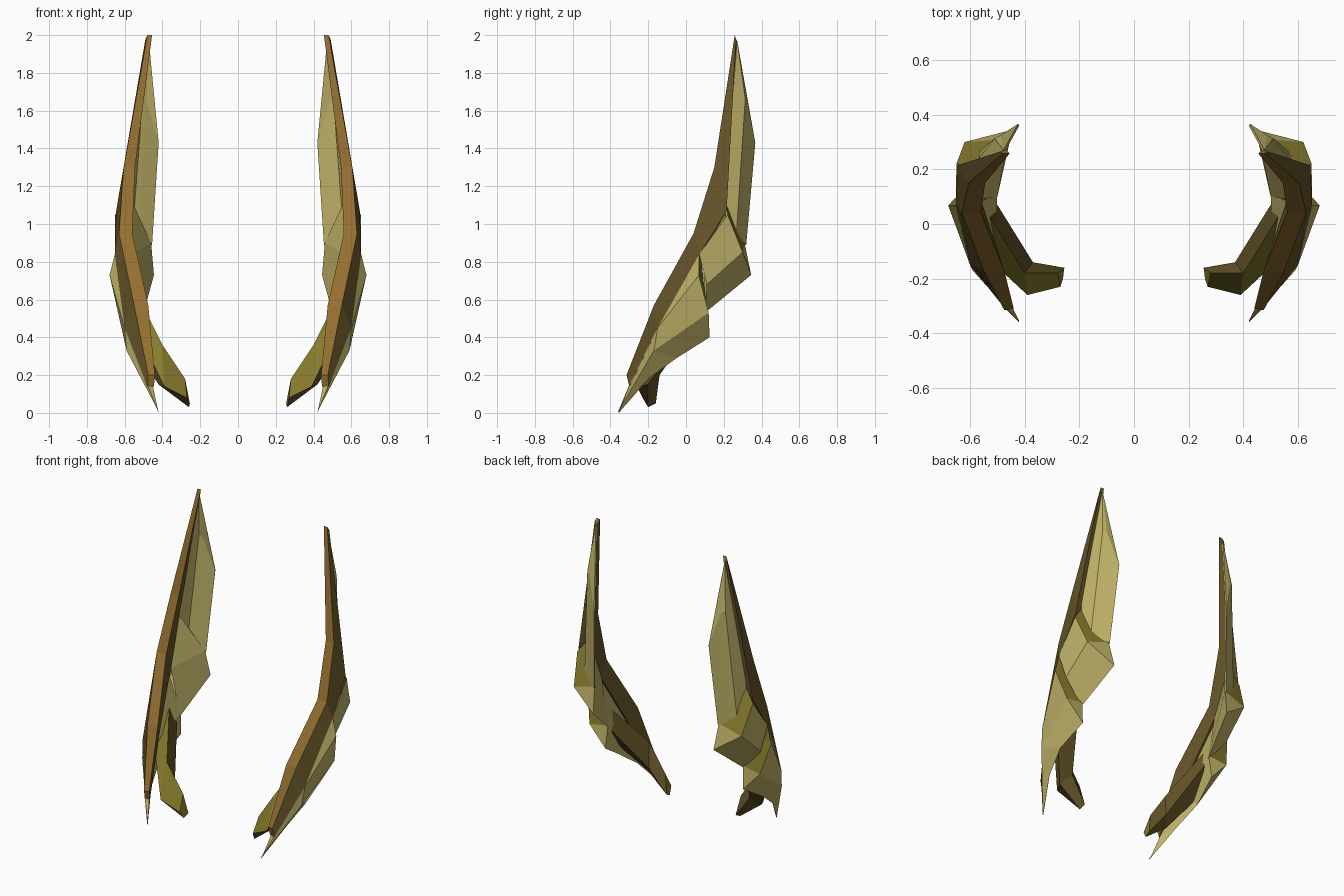
import bpy

if "Cube" in bpy.data.objects:
    bpy.data.objects.remove(bpy.data.objects["Cube"])


def material(name, colour):
    m = bpy.data.materials.new(name)
    m.diffuse_color = (*colour, 1)
    m.use_nodes = True
    m.node_tree.nodes["Principled BSDF"].inputs["Base Color"].default_value = m.diffuse_color
    return m


KHAKI = material("khaki", (0.53, 0.45, 0.14))
OLIVE = material("olive", (0.25, 0.205, 0.026))
BROWN = material("warm brown", (0.30, 0.16, 0.03))
DARK = material("dark brown", (0.13, 0.09, 0.022))


def build(name, verts, faces, mats, indices):
    """Make a flat-faced part for the right wing and mirror it to the left."""
    me = bpy.data.meshes.new(name)
    me.from_pydata(verts, [], faces)
    for m in mats:
        me.materials.append(m)
    for poly, i in zip(me.polygons, indices):
        poly.material_index = i
    ob = bpy.data.objects.new(name, me)
    bpy.context.collection.objects.link(ob)
    mod = ob.modifiers.new("mirror", 'MIRROR')
    mod.use_mirror_merge = False
    return ob


def panel(name, points, faces, olive=()):
    """Make a panel from named points and face strings; listed faces are olive."""
    keys = list(points)
    polys = [[keys.index(k) for k in f.split()] for f in faces]
    return build(name, list(points.values()), polys, [KHAKI, OLIVE],
                 [1 if i in olive else 0 for i in range(len(faces))])


def loft(name, sections, mats, side_mats):
    """Skin four-sided sections; each of the four sides has its own colour."""
    verts = [p for s in sections for p in s]
    faces, idx = [], []
    for s in range(len(sections) - 1):
        for k in range(4):
            a, b = s * 4 + k, s * 4 + (k + 1) % 4
            faces.append((a, b, b + 4, a + 4))
            idx.append(side_mats[k])
    n = len(verts)
    faces += [(3, 2, 1, 0), (n - 4, n - 3, n - 2, n - 1)]
    return build(name, verts, faces, mats, idx + [side_mats[0]] * 2)


# Leading spar: front inner, front outer, back outer, back inner
loft("leading_spar", [
    [(.455, .258, 2.0), (.48, .258, 2.0), (.49, .265, 1.98), (.47, .272, 1.96)],
    [(.545, .15, 1.3), (.605, .15, 1.3), (.645, .215, 1.07), (.575, .205, 1.16)],
    [(.56, .04, .95), (.63, .04, .95), (.652, .072, .84), (.56, .09, .84)],
    [(.475, -.17, .57), (.55, -.17, .57), (.60, -.15, .45), (.50, -.13, .45)],
    [(.44, -.31, .2), (.475, -.315, .2), (.48, -.30, .14), (.445, -.295, .14)],
], [BROWN, DARK], [0, 1, 1, 1])

# Inner arm: top, front, bottom, back
loft("inner_arm", [
    [(.53, .03, .62), (.53, -.13, .43), (.56, -.05, .36), (.50, .07, .50)],
    [(.40, -.18, .36), (.39, -.26, .14), (.42, -.20, .15), (.37, -.14, .20)],
    [(.28, -.18, .18), (.27, -.23, .08), (.26, -.20, .03), (.255, -.16, .05)],
], [OLIVE, DARK], [0, 1, 1, 1])

# Upper panel: two long strips with a narrow step between them
upper = panel("upper_panel", {
    "top": (.472, .265, 1.97), "front": (.585, .205, 1.16), "low": (.57, .21, .95),
    "r1": (.505, .308, 1.66), "r2": (.56, .26, .93),
    "s1": (.485, .318, 1.65), "s2": (.525, .28, .92),
    "edge": (.42, .36, 1.43), "end": (.455, .312, .89)},
    ["top r1 r2 low front", "r1 s1 s2 r2", "top s1 r1", "top edge s1",
     "s1 edge end s2"])
mod = upper.modifiers.new("thickness", 'SOLIDIFY')
mod.thickness = 0.008

# Middle panel: overlapping wedge with an olive upper step
panel("middle_panel", {
    "a": (.65, .22, 1.05), "p": (.62, .30, .85), "g": (.63, .11, .68),
    "h": (.652, .07, .84), "tip": (.445, .345, .73), "n": (.50, .10, .53),
    "pin": (.46, .31, .9), "ain": (.575, .20, 1.15), "hin": (.56, .09, .84)},
    ["h a p g", "g p tip n", "a ain pin p", "p pin tip", "ain hin pin",
     "pin hin n tip"], olive=(2,))

# Lower panel: ridged wedge that runs down to the pointed tip
panel("lower_panel", {
    "h": (.652, .07, .84), "a": (.68, .068, .73), "p": (.63, .12, .53),
    "q": (.51, .125, .40), "r": (.59, -.17, .33), "s": (.60, -.15, .45),
    "l1": (.54, -.05, .29), "l2": (.50, -.20, .18), "tip": (.42, -.36, .005),
    "e": (.48, -.30, .15), "tin": (.42, -.355, 0), "hin": (.57, .08, .82),
    "qin": (.50, .11, .55), "sin": (.51, -.13, .45), "ein": (.45, -.295, .14)},
    ["h a s", "a p r s", "s r tip e", "p q l1 r", "r l1 l2 tip",
     "h hin a", "a hin qin p", "p qin q", "hin sin qin", "qin sin l1 q",
     "sin ein l2 l1", "ein tin tip l2", "e tip tin ein"], olive=(5, 6))
